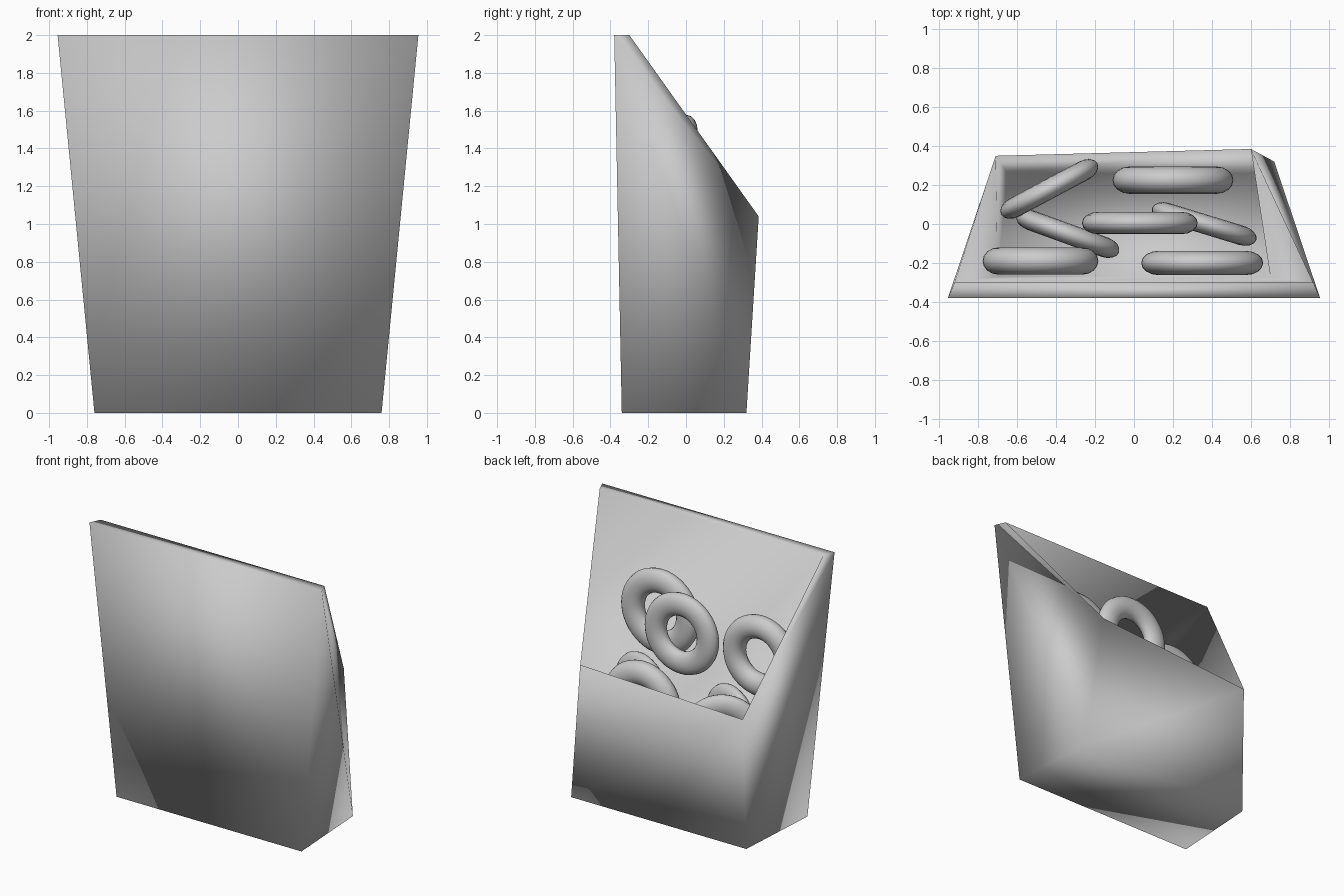
import bpy, bmesh, math

if "Cube" in bpy.data.objects:
    bpy.data.objects.remove(bpy.data.objects["Cube"])

mat = bpy.data.materials.new("light grey")
mat.diffuse_color = (0.6, 0.6, 0.6, 1)
mat.use_nodes = True
mat.node_tree.nodes["Principled BSDF"].inputs["Base Color"].default_value = mat.diffuse_color


def finish(obj):
    obj.data.materials.append(mat)
    for p in obj.data.polygons:
        p.use_smooth = True


# Open box: tall front wall, low uneven back edge, tapering cavity
bm = bmesh.new()
back_top = {-1: (-0.71, 0.35, 0.97), 1: (0.60, 0.385, 1.04)}
v = {}
for s in (-1, 1):
    v[s] = {
        "front_low": (s * 0.76, -0.34, 0), "back_low": (s * 0.72, 0.32, 0),
        "front_top": (s * 0.955, -0.38, 2), "front_in": (s * 0.92, -0.30, 2),
        "back_top": back_top[s],
        "floor_front": (s * 0.70, -0.27, 0.07), "floor_back": (s * 0.65, 0.26, 0.07),
    }
    v[s] = {k: bm.verts.new(c) for k, c in v[s].items()}

# Faces running across from left to right
for a, b in (("front_low", "front_top"), ("front_top", "front_in"),
             ("front_in", "floor_front"), ("floor_front", "floor_back"),
             ("floor_back", "back_top"), ("back_top", "back_low"),
             ("back_low", "front_low")):
    bm.faces.new((v[-1][a], v[1][a], v[1][b], v[-1][b]))

# Side walls, folded along the diagonal
for s in (-1, 1):
    for tri in (("front_low", "back_low", "front_top"),
                ("back_low", "back_top", "front_top"),
                ("front_top", "back_top", "front_in"),
                ("front_in", "back_top", "floor_front"),
                ("back_top", "floor_back", "floor_front")):
        bm.faces.new([v[s][k] for k in tri])
bmesh.ops.recalc_face_normals(bm, faces=bm.faces)
mesh = bpy.data.meshes.new("box")
bm.to_mesh(mesh)
bm.free()
box = bpy.data.objects.new("box", mesh)
bpy.context.collection.objects.link(box)
finish(box)

# Upright rings: x, y, z, outer radius, half thickness, turn in degrees
rings = [
    (-0.435, 0.18, 0.735, 0.28, 0.052, 28),
    (0.20, 0.225, 0.80, 0.31, 0.07, 0),
    (-0.34, -0.05, 0.69, 0.28, 0.052, -20),
    (0.03, 0.005, 1.28, 0.297, 0.057, 0),
    (0.36, 0.0, 0.76, 0.28, 0.05, -17),
    (-0.48, -0.19, 1.175, 0.297, 0.07, 0),
    (0.35, -0.20, 1.28, 0.313, 0.062, 0),
]
for i, (x, y, z, radius, half, turn) in enumerate(rings):
    bpy.ops.mesh.primitive_torus_add(
        major_radius=0.72, minor_radius=0.28, major_segments=48, minor_segments=16,
        location=(x, y, z), rotation=(math.pi / 2, 0, math.radians(turn)))
    ring = bpy.context.object
    ring.name = f"ring_{i + 1}"
    ring.scale = (radius, radius, half / 0.28)
    finish(ring)
